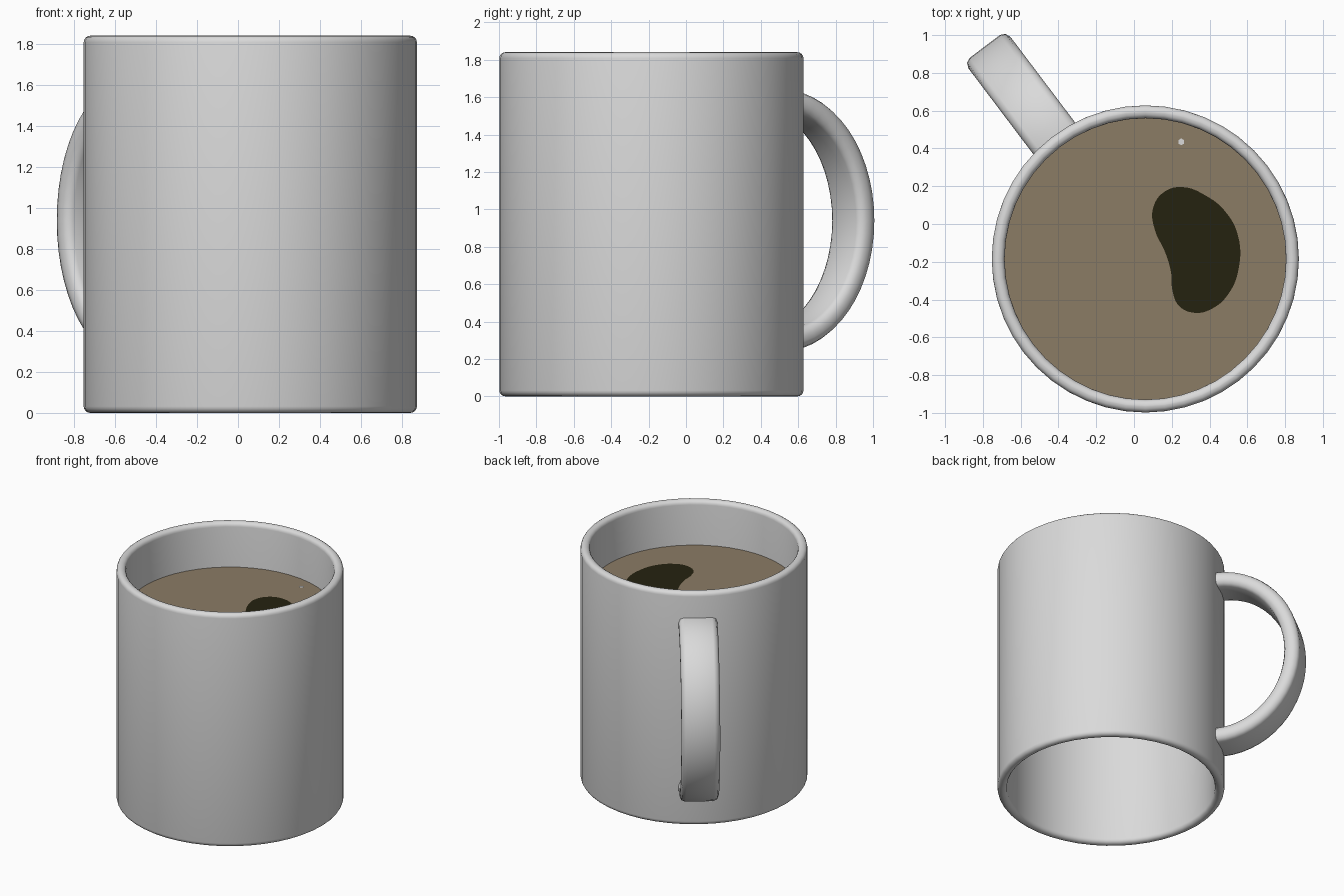
import bpy, bmesh
from math import sin, cos, pi, radians
from mathutils import Vector

default = bpy.data.objects.get("Cube")
if default:
    bpy.data.objects.remove(default, do_unlink=True)

CENTRE = Vector((0.06, -0.185, 0))
HEIGHT, R_OUT, R_IN, ROUND = 1.84, 0.813, 0.745, 0.032
COFFEE_Z = 1.49
SIDES = 48


def material(name, rgb):
    m = bpy.data.materials.new(name)
    m.use_nodes = True
    m.diffuse_color = (*rgb, 1)
    bsdf = next(n for n in m.node_tree.nodes if n.type == 'BSDF_PRINCIPLED')
    bsdf.inputs["Base Color"].default_value = (*rgb, 1)
    return m


ceramic = material("pale_grey_ceramic", (0.7, 0.7, 0.7))
brown = material("milky_coffee_brown", (0.26, 0.2, 0.13))
dark = material("dark_coffee", (0.018, 0.016, 0.005))


def finish(bm, name, mat, smooth=True):
    bmesh.ops.recalc_face_normals(bm, faces=bm.faces)
    mesh = bpy.data.meshes.new(name)
    bm.to_mesh(mesh)
    bm.free()
    mesh.materials.append(mat)
    obj = bpy.data.objects.new(name, mesh)
    bpy.context.collection.objects.link(obj)
    if smooth:
        bpy.ops.object.select_all(action='DESELECT')
        obj.select_set(True)
        bpy.context.view_layer.objects.active = obj
        bpy.ops.object.shade_smooth_by_angle(angle=radians(50))
    return obj


def loft(bm, rings, closed):
    """Join rings of points with quads; close the loop of rings or cap its ends."""
    loops = [[bm.verts.new(p) for p in ring] for ring in rings]
    n = len(loops[0])
    pairs = list(zip(loops, loops[1:]))
    if closed:
        pairs.append((loops[-1], loops[0]))
    else:
        bm.faces.new(loops[0])
        bm.faces.new(loops[-1])
    for a, b in pairs:
        for i in range(n):
            j = (i + 1) % n
            bm.faces.new((a[i], a[j], b[j], b[i]))


# Cup wall: a tube with rounded lips at both ends
profile = []
for k, (r, z) in enumerate([(R_OUT - ROUND, HEIGHT - ROUND), (R_IN + ROUND, HEIGHT - ROUND),
                            (R_IN + ROUND, ROUND), (R_OUT - ROUND, ROUND)]):
    for step in range(5):
        a = (k + step / 4) * pi / 2
        profile.append((r + ROUND * cos(a), z + ROUND * sin(a)))
bm = bmesh.new()
rings = []
for s in range(SIDES):
    a = 2 * pi * s / SIDES
    rings.append([CENTRE + Vector((r * cos(a), r * sin(a), z)) for r, z in profile])
loft(bm, rings, True)
finish(bm, "cup_wall", ceramic)

# Handle: a bevelled band swept along half an ellipse
out = Vector((-0.603, 0.798, 0)).normalized()
side = Vector((-out.y, out.x, 0))
section = [(0.1, 0.057), (0.127, 0.045), (0.139, 0.015)]
section += [(w, -t) for w, t in reversed(section)]
section += [(-w, t) for w, t in reversed(section)]
START, REACH, RISE, MID_Z = 0.8, 0.553, 0.643, 0.94


def handle_ring(a, inset=0.0):
    centre = Vector((START + REACH * cos(a) - inset, MID_Z + RISE * sin(a)))
    normal = Vector((RISE * cos(a), REACH * sin(a))).normalized()
    ring = []
    for w, t in section:
        p = centre + normal * t
        ring.append(CENTRE + out * p.x + side * w + Vector((0, 0, p.y)))
    return ring


steps = 28
rings = [handle_ring(-pi / 2, 0.03)]
rings += [handle_ring(-pi / 2 + pi * i / steps) for i in range(steps + 1)]
rings.append(handle_ring(pi / 2, 0.03))
bm = bmesh.new()
loft(bm, rings, False)
finish(bm, "handle", ceramic)


# Coffee surface and a tiny pale bubble on it
def disc(name, centre, radius, sides, mat):
    bm = bmesh.new()
    bmesh.ops.create_circle(bm, cap_ends=True, segments=sides, radius=radius)
    bmesh.ops.translate(bm, verts=bm.verts, vec=centre)
    finish(bm, name, mat, smooth=False)


disc("coffee_surface", CENTRE + Vector((0, 0, COFFEE_Z)), R_IN + 0.005, SIDES, brown)
disc("bubble", Vector((0.25, 0.435, COFFEE_Z + 0.005)), 0.018, 6, ceramic)

# Dark bean-shaped patch on the coffee
outline = [(0.1, 0.08), (0.16, 0.17), (0.26, 0.195), (0.38, 0.15), (0.48, 0.07), (0.55, -0.06),
           (0.555, -0.23), (0.5, -0.37), (0.41, -0.45), (0.32, -0.47), (0.24, -0.435),
           (0.205, -0.36), (0.195, -0.25), (0.165, -0.15), (0.11, -0.03)]
curve = bpy.data.curves.new("dark_patch", 'CURVE')
curve.dimensions = '2D'
curve.fill_mode = 'BOTH'
curve.resolution_u = 6
spline = curve.splines.new('BEZIER')
spline.bezier_points.add(len(outline) - 1)
spline.use_cyclic_u = True
for point, (x, y) in zip(spline.bezier_points, outline):
    point.co = (x, y, 0)
    point.handle_left_type = point.handle_right_type = 'AUTO'
curve.materials.append(dark)
patch = bpy.data.objects.new("dark_patch", curve)
patch.location.z = COFFEE_Z + 0.004
bpy.context.collection.objects.link(patch)
bpy.ops.object.select_all(action='DESELECT')
patch.select_set(True)
bpy.context.view_layer.objects.active = patch
bpy.ops.object.convert(target='MESH')
